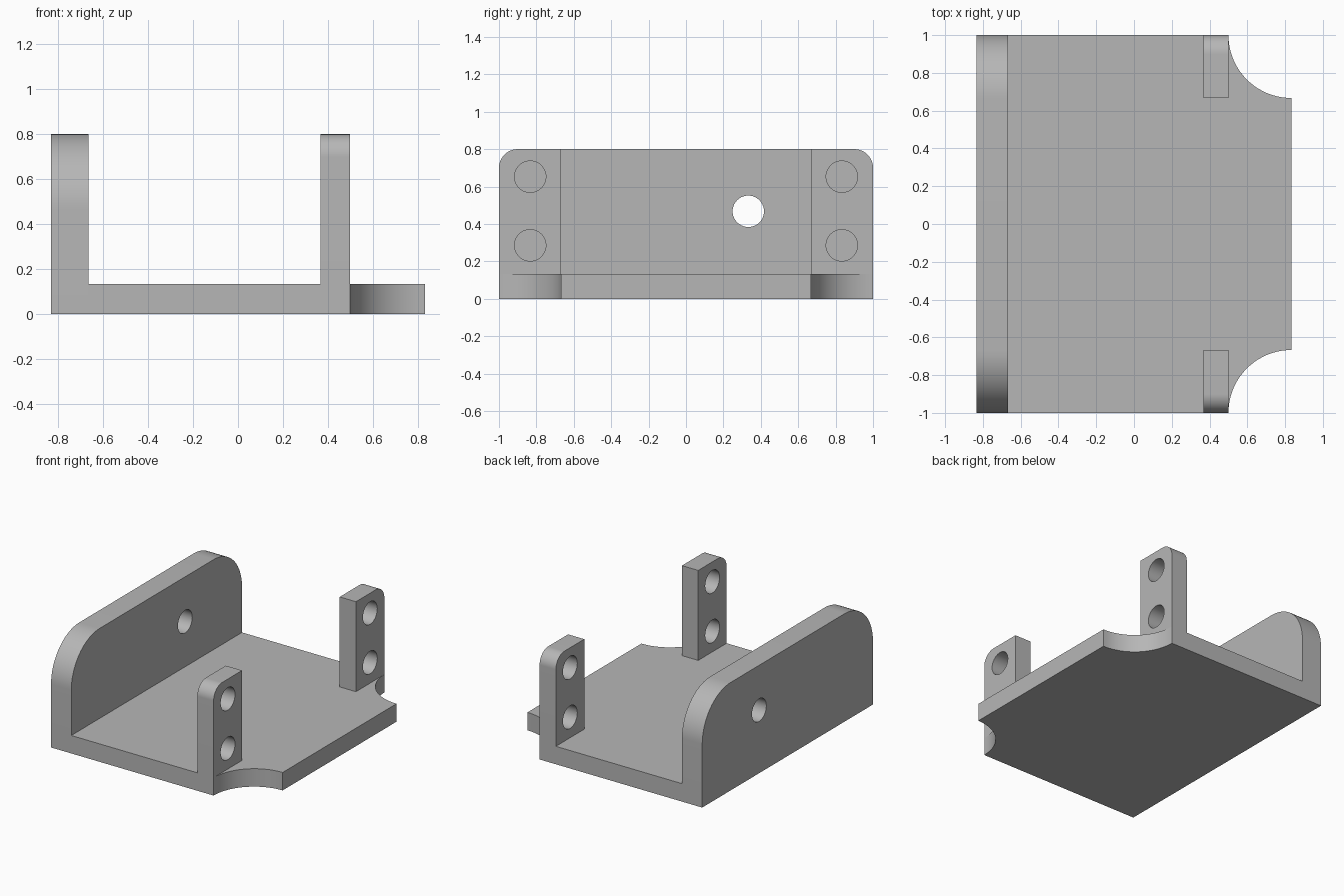
import bpy
import bmesh
from math import pi, cos, sin, radians

cube = bpy.data.objects.get("Cube")
if cube:
    bpy.data.objects.remove(cube, do_unlink=True)

GREY = (0.47, 0.47, 0.47, 1)
metal = bpy.data.materials.new("plain_grey")
metal.use_nodes = True
metal.diffuse_color = GREY
metal.node_tree.nodes["Principled BSDF"].inputs["Base Color"].default_value = GREY

FLOOR = 0.133    # floor thickness
TOP = 0.8        # overall height
EDGE = 0.833     # half width
BIG = 0.333      # large corner radius
HOLE = 0.084     # hole radius


def arc(cx, cy, r, start, end, steps=20):
    """Points along an arc, angles in degrees."""
    angles = [radians(start + (end - start) * i / steps) for i in range(steps + 1)]
    return [(cx + r * cos(a), cy + r * sin(a)) for a in angles]


def hole(cx, cy):
    return arc(cx, cy, HOLE, 0, 360, 40)[:-1]


def plate(name, loops, thickness, location, rotation=(0, 0, 0)):
    """Extruded flat outline; the loops after the first become holes."""
    curve = bpy.data.curves.new(name, "CURVE")
    curve.dimensions = "2D"
    curve.fill_mode = "BOTH"
    curve.extrude = thickness / 2
    for loop in loops:
        spline = curve.splines.new("POLY")
        spline.points.add(len(loop) - 1)
        for point, (x, y) in zip(spline.points, loop):
            point.co = (x, y, 0, 1)
        spline.use_cyclic_u = True
    obj = bpy.data.objects.new(name, curve)
    obj.location, obj.rotation_euler = location, rotation
    bpy.context.collection.objects.link(obj)
    bpy.ops.object.select_all(action="DESELECT")
    obj.select_set(True)
    bpy.context.view_layer.objects.active = obj
    bpy.ops.object.convert(target="MESH")
    obj = bpy.context.object
    # Weld the caps to the rim
    bm = bmesh.new()
    bm.from_mesh(obj.data)
    bmesh.ops.remove_doubles(bm, verts=bm.verts, dist=0.0005)
    bmesh.ops.recalc_face_normals(bm, faces=bm.faces)
    bm.to_mesh(obj.data)
    bm.free()
    obj.data.materials.clear()
    obj.data.materials.append(metal)
    bpy.ops.object.shade_smooth_by_angle(angle=radians(30))
    return obj


UPRIGHT = (pi / 2, 0, pi / 2)   # outline drawn in y and z, thickness along x

# Floor with two scooped corners
wall_in = -0.667
floor = [(wall_in, -1)]
floor += arc(EDGE, -1, BIG, 180, 90)
floor += arc(EDGE, 1, BIG, 270, 180)
floor += [(wall_in, 1)]
plate("floor_plate", [floor], FLOOR, (0, 0, FLOOR / 2))

# Long side wall with rounded upper corners and one hole
wall = [(-1, 0), (1, 0)]
wall += arc(1 - BIG, TOP - BIG, BIG, 0, 90)
wall += arc(BIG - 1, TOP - BIG, BIG, 90, 180)
plate("side_wall", [wall, hole(0.333, 0.468)], EDGE + wall_in,
      ((wall_in - EDGE) / 2, 0, 0), UPRIGHT)

# Two mounting posts, each rounded on its outer upper corner
for name, side in (("front_post", -1), ("back_post", 1)):
    post = [(0.667, FLOOR), (1, FLOOR)] + arc(0.9, TOP - 0.1, 0.1, 0, 90) + [(0.667, TOP)]
    loops = [post, hole(0.833, 0.653), hole(0.833, 0.286)]
    loops = [[(side * y, z) for y, z in loop] for loop in loops]
    plate(name, loops, 0.133, (0.4335, 0, 0), UPRIGHT)
